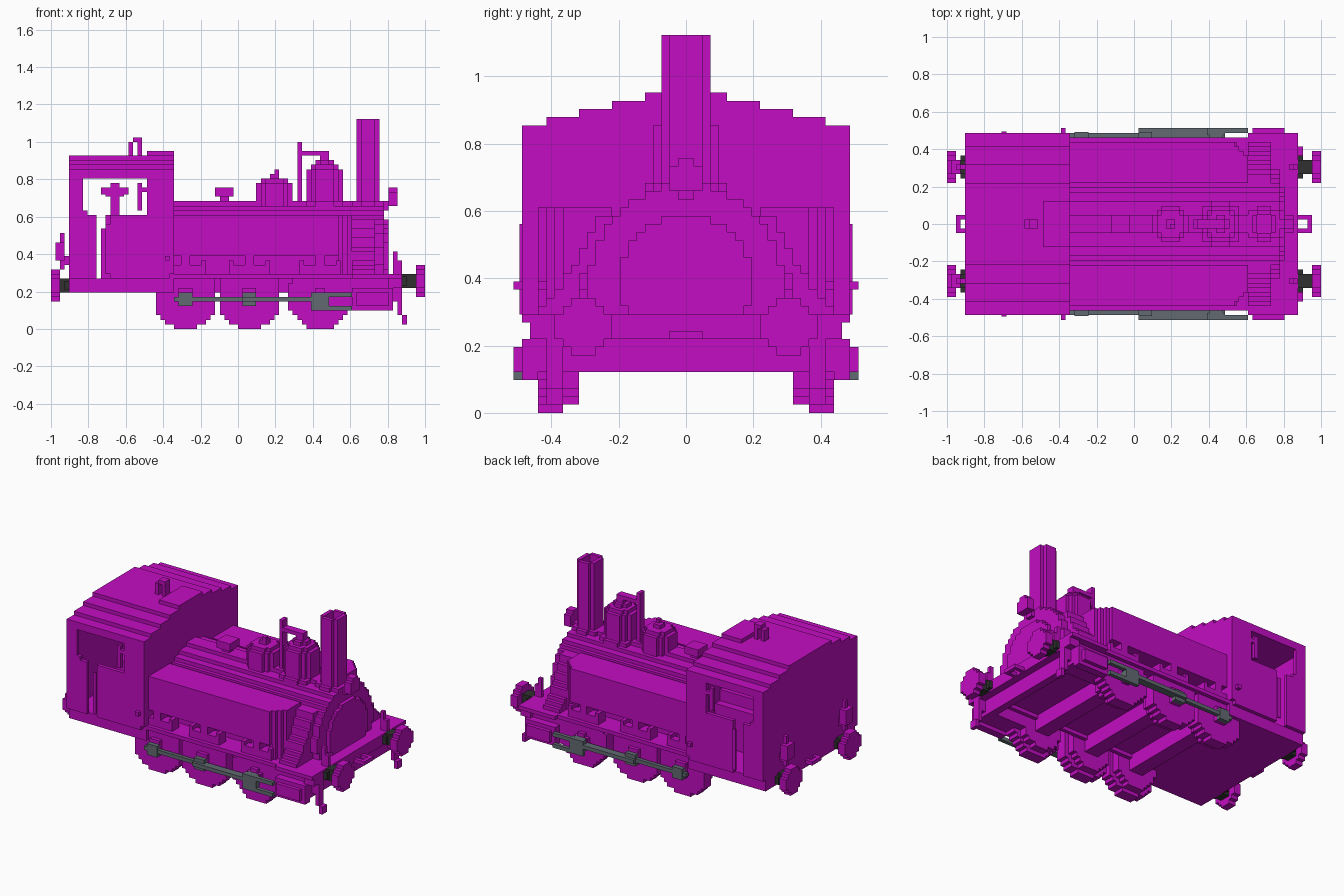
import bpy, bmesh, math

U = 2 / 82  # one block
if bpy.data.objects.get("Cube"):
    bpy.data.objects.remove(bpy.data.objects["Cube"])


def material(name, rgb):
    m = bpy.data.materials.new(name)
    m.use_nodes = True
    m.diffuse_color = (*rgb, 1)
    m.node_tree.nodes["Principled BSDF"].inputs["Base Color"].default_value = (*rgb, 1)
    return m


MAGENTA = material("magenta paint", (0.54, 0.004, 0.54))
STEEL = material("grey steel", (0.12, 0.145, 0.165))
DARK = material("dark iron", (0.03, 0.03, 0.03))


class Part:
    """Collects blocks on the grid into one mesh object."""

    def __init__(self, name, mat=MAGENTA):
        self.name, self.mat, self.bm = name, mat, bmesh.new()

    def box(self, x0, x1, y0, y1, z0, z1):
        verts = bmesh.ops.create_cube(self.bm, size=1)["verts"]
        for v in verts:
            v.co = (((x0 + x1) / 2 + v.co.x * abs(x1 - x0)) * U,
                    ((y0 + y1) / 2 + v.co.y * abs(y1 - y0)) * U,
                    ((z0 + z1) / 2 + v.co.z * abs(z1 - z0)) * U)
        return self

    def pair(self, x0, x1, y0, y1, z0, z1):
        self.box(x0, x1, y0, y1, z0, z1)
        return self.box(x0, x1, -y1, -y0, z0, z1)

    def rod(self, axis, u, v, r, a0, a1, low=-99):
        """Stepped disc of radius r around (u, v), from a0 to a1 along the axis."""
        rows, f = {}, u % 1
        for i in range(math.floor(v - r), math.ceil(v + r)):
            d = i + 0.5 - v
            if abs(d) < r and i >= low:
                w = round(math.sqrt(r * r - d * d) - f) + f
                if w > 0:
                    rows[i] = w
        for i, w in rows.items():
            if axis == "x":
                self.box(a0, a1, u - w, u + w, i, i + 1)
            elif axis == "y":
                self.box(u - w, u + w, a0, a1, i, i + 1)
            else:
                self.box(u - w, u + w, i, i + 1, a0, a1)
        return self

    def done(self):
        mesh = bpy.data.meshes.new(self.name)
        self.bm.to_mesh(mesh)
        self.bm.free()
        mesh.materials.append(self.mat)
        ob = bpy.data.objects.new(self.name, mesh)
        bpy.context.collection.objects.link(ob)


# Frame, running boards and beams
p = Part("frame")
p.box(-37, -14, -19, 19, 8, 11).box(-18, 36, -19, 19, 11, 12)
p.box(25, 36, -20, 20, 11, 12).box(33, 36, -19, 19, 9, 11)
p.box(-18, 34, -13, 13, 9, 11).box(32, 34, -13, 13, 5, 9)
p.pair(-18, 33, 12, 13, 8, 9)
p.pair(-18, -15, 13, 18, 6, 11).pair(24, 34, 13, 18, 5, 11)
p.done()

# Cab walls with window and door openings
p = Part("cab_walls")
p.box(-37, -36, -20, 20, 11, 33).box(-15, -14, -20, 20, 12, 33)
p.pair(-36, -34, 19, 20, 11, 33).pair(-34, -31, 19, 20, 11, 25)
p.pair(-34, -33, 19, 20, 25, 26).pair(-28, -20, 19, 20, 11, 25)
p.pair(-20, -15, 19, 20, 11, 33)
p.pair(-22, -21, 19, 20, 26, 32).pair(-21, -20, 19, 20, 30, 31)
p.pair(-29, -28, 20, 20.3, 12, 23)
p.pair(-16, -15, 20, 21, 15, 16)
p.done()

# Stepped cab roof with hatch and whistle
p = Part("cab_roof")
for z0, z1, w in ((33, 35, 20), (35, 36, 17), (36, 37, 13), (37, 38, 9)):
    p.box(-37, -14, -w, w, z0, z1)
p.box(-20, -14, -5, 5, 38, 39)
p.done()
p = Part("whistle")
p.box(-24, -23, -1, 1, 38, 41).box(-22, -21, -1, 1, 38, 41).box(-23, -21, -1, 1, 41, 42)
p.done()

# Controls inside the cab
p = Part("cab_controls")
p.box(-30, -15, -9, 9, 11, 22).box(-29, -15, -7, 7, 22, 25)
p.box(-28, -26, -1, 1, 25, 28).rod("y", -27, 30, 2, -1, 1).box(-30, -24, -1, 1, 29.5, 31)
p.done()

# Boiler, smokebox and smokebox door
p = Part("boiler")
p.rod("x", 0, 16, 11.6, -14, 32, low=11)
p.box(-14, 25, -13, 13, 12, 16)
p.done()
p = Part("smokebox_door")
p.rod("x", 0, 16, 8, 32, 33, low=12)
p.done()

# Side tanks with stepped front corners
p = Part("side_tanks")
p.pair(-14, 22, 9, 18, 16, 25)
for i in range(3):
    p.pair(22 + i, 23 + i, 9, 17 - i, 12, 25)
p.done()

# Stepped wings beside the smokebox
p = Part("smokebox_wings")
for z in range(12, 24):
    w = 11 + round((24 - z) ** 1.5 / 6)
    p.pair(25, 30, 8, min(w, 18), z, z + 1)
p.done()

# Chimney with open top
p = Part("chimney")
p.rod("z", 28.5, 0, 4, 27, 28)
p.box(26, 27, -2, 2, 28, 46).box(30, 31, -2, 2, 28, 46)
p.pair(27, 30, 2, 3, 28, 46).box(27, 30, -2, 2, 28, 44)
p.done()

# Domes, filler valve and safety valve frame
p = Part("sand_dome")
p.rod("z", 8, 0, 4, 26, 32).rod("z", 8, 0, 3, 32, 33).box(7, 9, -1, 1, 33, 34).box(8, 9, -1, 0, 34, 35)
p.done()
p = Part("steam_dome")
p.rod("z", 19, 0, 5, 26, 28).rod("z", 19, 0, 4, 28, 35)
p.rod("z", 19, 0, 3, 35, 36).rod("z", 19, 0, 2, 36, 37)
p.done()
p = Part("valve_frame")
p.box(13, 14, -1, 1, 26, 41).box(14, 20, -1, 1, 38, 39).box(18, 20, -1, 1, 36, 38)
p.done()
p = Part("filler_valve")
p.box(-4, -2, -1, 1, 26, 29).rod("z", -3, 0, 2.4, 29, 31)
p.done()

# Lamps and lamp irons
p = Part("top_lamp")
p.box(32, 33, -1, 1, 26, 28).box(33, 35, -2, 2, 27, 30).box(33, 35, -1, 1, 30, 31)
p.done()
p = Part("lamp_irons")
p.pair(34, 35, 12, 13, 12, 17).pair(35, 36, 12, 13, 12, 15)
p.done()
p = Part("rear_lamps")
p.pair(-40, -38, 11, 14, 15, 19).pair(-39, -38, 12, 13, 13, 21).pair(-38, -37, 12, 13, 14, 16)
p.done()

# Wheels and axles, with springs above each wheel
WHEELS = (-11.5, 2.5, 18)
wheels, springs = Part("wheels_and_axles"), Part("springs")
for x in WHEELS:
    wheels.box(x - 2, x + 2, -13, 13, 5, 9)
    for s in (-1, 1):
        wheels.rod("y", x, 7, 7, s * 15, s * 18)
        wheels.rod("y", x, 7, 6, s * 13, s * 15)
        wheels.rod("y", x, 7, 2, s * 18, s * 19)
    springs.pair(x - 1, x + 1, 15, 18, 12, 16)
    springs.pair(x - 4, x + 4, 16, 18, 13, 14)
    for e in (-4, 4):
        springs.pair(x + e - 0.5, x + e + 0.5, 15, 18, 12, 15)
wheels.done()
springs.done()

# Cylinders
p = Part("cylinders")
for s in (-1, 1):
    p.box(25, 34, s * 18, s * 20, 4, 9).box(26, 33, s * 20, s * 21, 5, 8)
p.done()

# Coupling rods, connecting rods and slide bars
p = Part("rods", STEEL)
p.pair(-14, 20, 19, 20, 6, 7)
for x in WHEELS:
    p.pair(x - 1.5, x + 1.5, 19, 20.2, 5, 8)
p.pair(1, 17, 20, 21, 6, 7).pair(16, 20, 19.5, 21, 5, 8)
p.pair(16, 25, 20, 21, 4, 5).pair(19, 25, 20, 21, 7, 8)
p.done()

# Buffers at both ends
heads, shafts = Part("buffer_heads"), Part("buffer_shafts", DARK)
for y in (-12.5, 12.5):
    for d, z, beam in ((1, 10.5, 36), (-1, 9.5, 37)):
        heads.rod("x", y, z, 3.5, d * 39, d * 41)
        shafts.box(d * beam, d * 39, y - 1.5, y + 1.5, z - 1.5, z + 1.5)
        shafts.box(d * beam, d * (beam + 1), y - 2.5, y + 2.5, z - 1, z + 1)
heads.done()
shafts.done()

# Coupling loops and guard irons
p = Part("couplings")
p.pair(36, 39, 1, 2, 9, 10).box(38, 39, -1, 1, 9, 10)
p.pair(-39, -37, 1, 2, 9, 10).box(-39, -38, -1, 1, 9, 10)
p.done()
p = Part("guard_irons")
p.pair(34, 36, 15, 17, 6, 9).pair(35, 36, 15, 17, 3, 6).pair(36, 37, 15, 17, 1, 3)
p.done()
